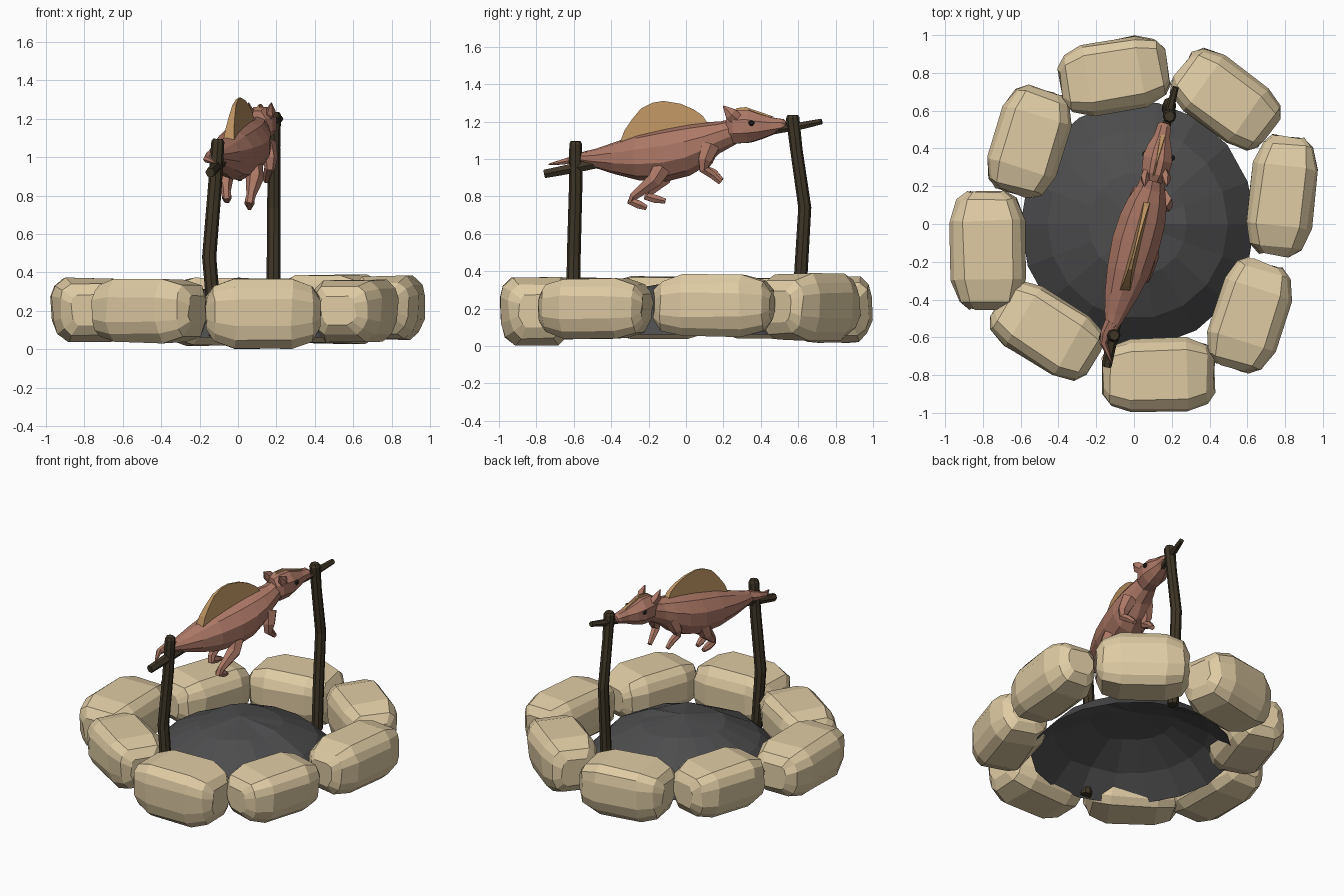
import bpy, bmesh, math, random
from mathutils import Vector, Matrix

random.seed(4)


def material(name, rgb):
    m = bpy.data.materials.new(name)
    m.diffuse_color = (*rgb, 1)
    return m


STONE = material("sandstone", (0.74, 0.60, 0.37))
ASH = material("ash", (0.075, 0.075, 0.078))
WOOD = material("dark_wood", (0.05, 0.037, 0.02))
SKIN = material("skin", (0.42, 0.19, 0.135))
FIN = material("fin", (0.50, 0.29, 0.12))
EYE = material("eye", (0.03, 0.02, 0.02))


def finish(name, bm, mat):
    bmesh.ops.remove_doubles(bm, verts=bm.verts, dist=0.0005)
    bmesh.ops.recalc_face_normals(bm, faces=bm.faces)
    me = bpy.data.meshes.new(name)
    bm.to_mesh(me)
    bm.free()
    me.materials.append(mat)
    ob = bpy.data.objects.new(name, me)
    bpy.context.collection.objects.link(ob)
    return ob


def loft(name, rings, mat, caps=True):
    """Bridge a list of equally long point rings."""
    bm = bmesh.new()
    vs = [[bm.verts.new(p) for p in r] for r in rings]
    n = len(vs[0])
    for a, b in zip(vs, vs[1:]):
        for i in range(n):
            j = (i + 1) % n
            bm.faces.new((a[i], a[j], b[j], b[i]))
    if caps:
        bm.faces.new(vs[0])
        bm.faces.new(vs[-1])
    return finish(name, bm, mat)


def tube(name, path, mat, sides=6, squash=1.0):
    """Tapered limb: path holds (x, y, z, radius)."""
    pts = [Vector(p[:3]) for p in path]
    rings = []
    for k, p in enumerate(pts):
        t = (pts[min(k + 1, len(pts) - 1)] - pts[max(k - 1, 0)]).normalized()
        ref = Vector((1, 0, 0)) if abs(t.x) < 0.8 else Vector((0, 1, 0))
        v = t.cross(ref).normalized()
        u = v.cross(t)
        r = path[k][3]
        rings.append([p + r * (squash * math.cos(a) * u + math.sin(a) * v)
                      for a in (2 * math.pi * i / sides for i in range(sides))])
    return loft(name, rings, mat)


def body_loft(name, sections, mat, sides=10):
    """Sections across y: (y, centre x, half width, bottom z, top z)."""
    rings = []
    for y, cx, hw, lo, hi in sections:
        mid, hh = (lo + hi) / 2, (hi - lo) / 2
        rings.append([(cx + hw * math.cos(a), y - 0.25 * hw * math.cos(a), mid + hh * math.sin(a))
                      for a in (2 * math.pi * (i + 0.5) / sides for i in range(sides))])
    return loft(name, rings, mat)


def plate(name, outline, x_of_y, half, mat):
    """Thin fin from a (y, z) outline, thinner at its top."""
    top = max(z for _, z in outline)
    low = min(z for _, z in outline)
    th = lambda z: half * (1.1 - 0.9 * (z - low) / (top - low))
    return loft(name, [[(x_of_y(y) + s * th(z), y, z) for y, z in outline] for s in (-1, 1)], mat)


# Ring of chunky stones: x, y, angle, half length, half width, low z, high z
section = [(1, .4), (.9, .72), (.66, .97), (-.66, .97), (-.9, .72), (-1, .4),
           (-.98, -.35), (-.84, -.75), (-.58, -1), (.58, -1), (.84, -.75), (.98, -.35)]
stones = [(-.105, .785, 10, .285, .195, .02, .375), (.485, .66, -37, .29, .185, .03, .39),
          (.785, .15, 83, .315, .175, .05, .385), (.61, -.485, 72, .29, .19, .04, .365),
          (.13, -.80, 1, .295, .20, .005, .37), (-.46, -.565, -32, .295, .19, .035, .37),
          (-.775, -.14, 91, .31, .20, .04, .375), (-.555, .435, 73, .285, .19, .04, .365)]
for k, (x, y, ang, hl, hw, lo, hi) in enumerate(stones):
    rot = Matrix.Rotation(math.radians(ang), 3, 'Z')
    rings = []
    for u, s, h in ((-1, .5, .48), (-.87, .78, .8), (-.5, .98, 1), (.5, .98, 1), (.87, .78, .8), (1, .5, .48)):
        ring = []
        for a, b in section:
            j = [random.uniform(-.007, .007) for _ in range(3)]
            zz = (lo + hi) / 2 + b * h * (hi - lo) / 2
            ring.append(rot @ Vector((u * hl + j[0], a * s * hw + j[1], 0)) + Vector((x, y, zz + j[2] * .7)))
        rings.append(ring)
    loft(f"stone_{k + 1}", rings, STONE)

# Ash mound, open underneath
rings = []
for r, z in ((1, .06), (.77, .20), (.42, .31), (.001, .355)):
    rings.append([(.02 + .62 * r * math.cos(a), .65 * r * math.sin(a),
                   z + (random.uniform(-.012, .012) if .1 < r < 1 else 0))
                  for a in (2 * math.pi * i / 18 for i in range(18))])
for i in range(18):
    rings[-1][i] = (.02, 0, .355)
loft("ash_mound", rings, ASH, caps=False)

# Posts and spit
tube("front_post", [(-.115, -.605, .07, .036), (-.15, -.60, .48, .037), (-.12, -.59, .85, .036),
                    (-.105, -.59, 1.08, .034), (-.104, -.59, 1.095, .026)], WOOD, 8)
tube("rear_post", [(.185, .60, .08, .036), (.185, .615, .4, .036), (.187, .635, .74, .035),
                   (.187, .59, 1.05, .033), (.188, .57, 1.22, .036), (.188, .57, 1.235, .027)], WOOD, 8)
tube("spit", [(-.145, -.755, .92, .026), (-.115, -.60, .95, .03), (.03, 0, 1.07, .022),
              (.18, .55, 1.165, .022), (.195, .63, 1.18, .022), (.22, .725, 1.2, .017)], WOOD, 6)

# Roasted animal: trunk, then head
body_loft("body", [(-.58, -.125, .022, .98, 1.03), (-.48, -.10, .058, .95, 1.055),
                   (-.38, -.07, .088, .918, 1.09), (-.25, -.03, .116, .885, 1.135),
                   (-.10, .01, .13, .88, 1.168), (.02, .045, .125, .91, 1.188),
                   (.11, .07, .107, .965, 1.197), (.18, .09, .08, 1.03, 1.20),
                   (.27, .105, .055, 1.08, 1.22)], SKIN)
body_loft("head", [(.225, .10, .05, 1.10, 1.245), (.265, .11, .075, 1.075, 1.268),
                   (.34, .125, .083, 1.08, 1.268), (.40, .135, .07, 1.10, 1.245),
                   (.46, .148, .046, 1.125, 1.225), (.52, .16, .037, 1.145, 1.215),
                   (.535, .163, .025, 1.16, 1.20)], SKIN, 8)
tube("tail", [(-.115, -.52, 1.01, .04), (-.15, -.58, 1.0, .028), (-.162, -.63, .99, .02),
              (-.14, -.68, .98, .013), (-.118, -.735, .97, .004)], SKIN)

# Back sail and head crest
plate("back_sail", [(-.36, 1.07), (-.33, 1.15), (-.29, 1.21), (-.24, 1.27), (-.18, 1.30), (-.12, 1.31),
                    (-.03, 1.295), (.04, 1.265), (.09, 1.23), (.13, 1.17), (0, 1.12), (-.2, 1.06)],
      lambda y: .04 + .25 * y, .028, FIN)
plate("head_crest", [(.24, 1.24), (.27, 1.272), (.32, 1.277), (.40, 1.25), (.47, 1.225), (.35, 1.22)],
      lambda y: .045 + .23 * y, .012, FIN)

# Ears and eyes on both sides of the head
for side, s in (("left", -1), ("right", 1)):
    cx = .115 + s * .045
    tube(f"{side}_ear", [(cx, .275, 1.21, .034), (cx + s * .012, .24, 1.24, .036),
                         (cx + s * .014, .20, 1.283, .004)], SKIN, 5, .7)
    bm = bmesh.new()
    bmesh.ops.create_icosphere(bm, subdivisions=1, radius=.018,
                               matrix=Matrix.Translation((.13 + s * .071, .36 - s * .01, 1.192)))
    finish(f"{side}_eye", bm, EYE)

# Legs with bent joints and flat feet
legs = {
    "right_hind": [(.075, -.13, .95, .055), (.088, -.17, .885, .046), (.068, -.28, .80, .025),
                   (.06, -.295, .775, .025), (.06, -.25, .755, .025), (.06, -.21, .738, .015)],
    "left_hind": [(-.055, -.10, .96, .055), (-.068, -.12, .895, .045), (-.063, -.20, .82, .025),
                  (-.06, -.21, .80, .025), (-.058, -.16, .785, .025), (-.055, -.11, .775, .015)],
    "right_fore": [(.145, .13, 1.07, .055), (.168, .10, .99, .04), (.165, .095, .945, .028),
                   (.155, .14, .915, .023), (.148, .185, .875, .016)],
    "left_fore": [(.02, .13, 1.07, .055), (-.005, .11, .99, .04), (-.005, .105, .945, .028),
                  (.0, .15, .925, .023), (.01, .19, .885, .016)]}
for name, path in legs.items():
    tube(f"{name}_leg", path, SKIN, 6)
